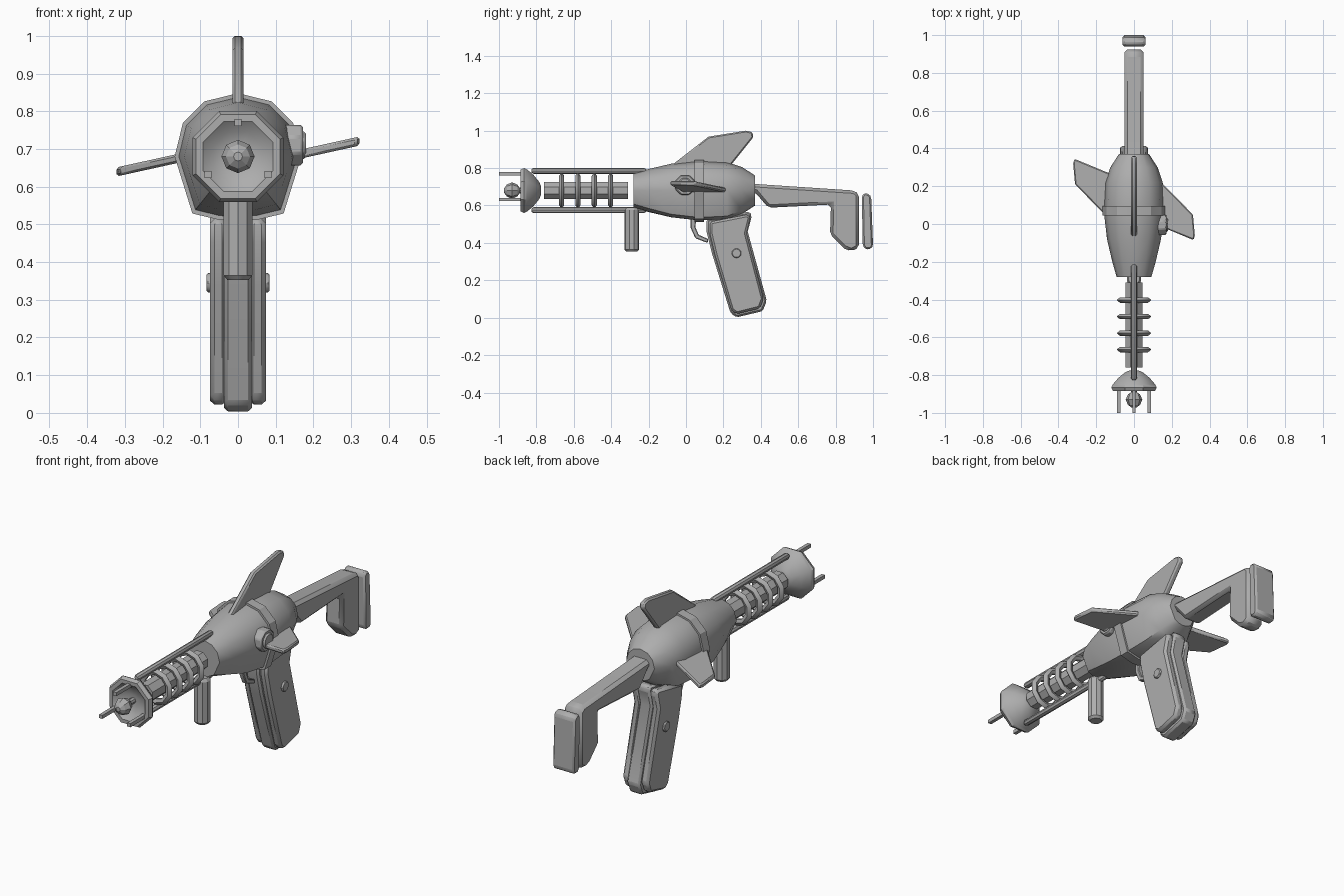
import bpy, bmesh, math
from mathutils import Matrix, Vector

if "Cube" in bpy.data.objects:
    bpy.data.objects.remove(bpy.data.objects["Cube"])

AXIS = 0.68  # height of the barrel axis
grey = bpy.data.materials.new("metal_grey")
grey.diffuse_color = (0.42, 0.42, 0.42, 1)
grey.use_nodes = True
grey.node_tree.nodes["Principled BSDF"].inputs["Base Color"].default_value = grey.diffuse_color


def finish(name, bm, bevel=0.0, smooth=30, segments=1):
    bmesh.ops.recalc_face_normals(bm, faces=bm.faces)
    me = bpy.data.meshes.new(name)
    bm.to_mesh(me)
    bm.free()
    me.materials.append(grey)
    ob = bpy.data.objects.new(name, me)
    bpy.context.collection.objects.link(ob)
    if bevel:
        m = ob.modifiers.new("bevel", 'BEVEL')
        m.width, m.segments, m.limit_method = bevel, segments, 'ANGLE'
    bpy.ops.object.select_all(action='DESELECT')
    ob.select_set(True)
    bpy.context.view_layer.objects.active = ob
    bpy.ops.object.shade_smooth_by_angle(angle=math.radians(smooth))
    return ob


def loft(name, rings, closed=False, **kw):
    """Skin equal-length rings of points; cap the ends unless closed."""
    bm = bmesh.new()
    loops = [[bm.verts.new(p) for p in r] for r in rings]
    n = len(loops[0])
    pairs = list(zip(loops, loops[1:])) + ([(loops[-1], loops[0])] if closed else [])
    for a, b in pairs:
        for i in range(n):
            j = (i + 1) % n
            bm.faces.new((a[i], a[j], b[j], b[i]))
    if not closed:
        bm.faces.new(loops[0])
        bm.faces.new(loops[-1])
    return finish(name, bm, **kw)


def lathe(name, profile, sides=8, x=0, z=AXIS, phase=0.0, **kw):
    """Revolve (y, radius) points around an axis parallel to y."""
    ang = [phase + math.tau * i / sides for i in range(sides)]
    return loft(name, [[(x + r * math.sin(a), y, z + r * math.cos(a)) for a in ang]
                       for y, r in profile], **kw)


def prism(name, pts, x0, x1, **kw):
    """Extrude a (y, z) outline along x."""
    return loft(name, [[(x, y, z) for y, z in pts] for x in (x0, x1)], **kw)


def shrink(pts, d):
    """Pull an outline towards its centre by about d."""
    c = sum((Vector(p) for p in pts), Vector((0, 0))) / len(pts)
    h = max(abs(p[1] - c.y) for p in pts)
    w = max(abs(p[0] - c.x) for p in pts)
    return [(c.x + (p[0] - c.x) * (1 - d / w), c.y + (p[1] - c.y) * (1 - d / h)) for p in pts]


# Body: round at both ends, squarer underneath in the middle
half = [(.53, .87), (.87, .53), (1, 0), (.72, -.9), (.3, -1)]
section = [(0, 1)] + half + [(0, -1)] + [(-x, z) for x, z in reversed(half)]
rings = []
for y, r in [(-.28, .092), (-.2, .115), (-.08, .143), (.07, .16), (.22, .152), (.3, .125), (.37, .08)]:
    t = max(0, min(1, (r - .09) / .06))
    ring = []
    for x, z in section:
        k = t + (1 - t) / math.hypot(x, z)
        ring.append((x * r * k, y, AXIS + z * r * k))
    rings.append(ring)
loft("body", rings, smooth=40)
loft("body_band", [[(x * r, y, AXIS + z * r) for x, z in section]
                   for y, r in ((.045, .15), (.045, .168), (.095, .168), (.095, .15))])

# Fins
prism("top_fin", [(-.07, .82), (.12, .968), (.32, 1), (.355, .992), (.36, .965), (.22, .79), (.1, .76)],
      -.015, .015, bevel=.007)
fin = [(.11, 0), (.315, -.085), (.322, -.06), (.312, .05), (.16, .205), (.11, .24)]
for name, s in (("right_fin", 1), ("left_fin", -1)):
    # the two fins are point mirrored about the body
    loft(name, [[(s * x, .13 + s * (y - .13), AXIS + s * (-.03 + .22 * x) + h) for x, y in fin]
                for h in (-.012, .012)], bevel=.006)

# Side dial
for name, r, x0, x1 in (("dial", .058, .12, .172), ("dial_cap", .04, .16, .18)):
    prism(name, [(-.005 + r * math.cos(math.tau * (i + .5) / 8), .71 + r * math.sin(math.tau * (i + .5) / 8))
                 for i in range(8)], x0, x1, bevel=.006)

# Barrel, cooling rings and guide rods
lathe("barrel", [(-.76, .05), (-.31, .05)], phase=math.pi / 8)
for i, y in enumerate((-.665, -.578, -.49, -.403)):
    lathe(f"cooling_ring_{i + 1}", [(y - .014, .078), (y - .006, .09), (y, .095), (y + .006, .09),
                                    (y + .014, .078), (y + .007, .062), (y - .007, .062)],
          sides=10, closed=True)
for name, z in (("upper_rod", .785), ("lower_rod", .575)):
    lathe(name, [(-.825, .01), (-.815, .016), (-.225, .016), (-.215, .01)], z=z)

# Emitter dish, ball and prongs
lathe("dish", [(-.775, .025), (-.785, .05), (-.815, .09), (-.85, .122), (-.865, .13), (-.885, .12),
               (-.885, .1), (-.86, .07), (-.85, .03)], phase=math.pi / 8, smooth=35)
lathe("ball_stem", [(-.93, .015), (-.82, .015)])
lathe("emitter_ball", [(-.972, .012), (-.958, .032), (-.93, .044), (-.902, .032), (-.888, .012)], smooth=20)
for i in range(3):
    a = math.tau * i / 3
    lathe(f"prong_{i + 1}", [(-1, .013), (-.86, .013)], sides=4, phase=math.pi / 4,
          x=.092 * math.sin(a), z=AXIS - .002 + .092 * math.cos(a))

# Front handle: upright cylinder
loft("front_handle", [[(r * math.cos(a), -.29 + r * math.sin(a), z)
                       for a in (math.tau * (i + .5) / 10 for i in range(10))]
                      for z, r in ((.353, .03), (.365, .04), (.575, .04), (.59, .03))])

# Grip with raised side panels and screws
grip = [(.11, .525), (.34, .568), (.352, .545), (.33, .46), (.432, .09), (.41, .035),
        (.27, .002), (.238, .025), (.14, .34), (.11, .46)]
prism("grip_core", grip, -.037, .037, bevel=.01)
for name, s in (("right", 1), ("left", -1)):
    prism(f"{name}_grip_panel", shrink(grip, .017), s * .03, s * .074, bevel=.012)
    prism(f"{name}_grip_screw", [(.27 + .026 * math.cos(math.tau * i / 12), .345 + .026 * math.sin(math.tau * i / 12))
                                 for i in range(12)], s * .06, s * .083, bevel=.004)

# Trigger: bent strip
prism("trigger", [(.025, .53), (.025, .48), (.05, .425), (.115, .4), (.12, .42), (.068, .443),
                  (.05, .485), (.055, .53)], -.014, .014, bevel=.004)

# Stock and butt plate
prism("stock", [(.34, .72), (.37, .715), (.9, .68), (.925, .66), (.925, .375), (.885, .355), (.845, .37),
                (.77, .445), (.775, .605), (.44, .588), (.37, .67), (.34, .68)], -.05, .05, bevel=.016)
prism("butt_plate", [(.945, .385), (.96, .365), (.99, .368), (1, .385), (.99, .645), (.98, .66),
                     (.955, .668), (.94, .65)], -.06, .06, bevel=.012)
